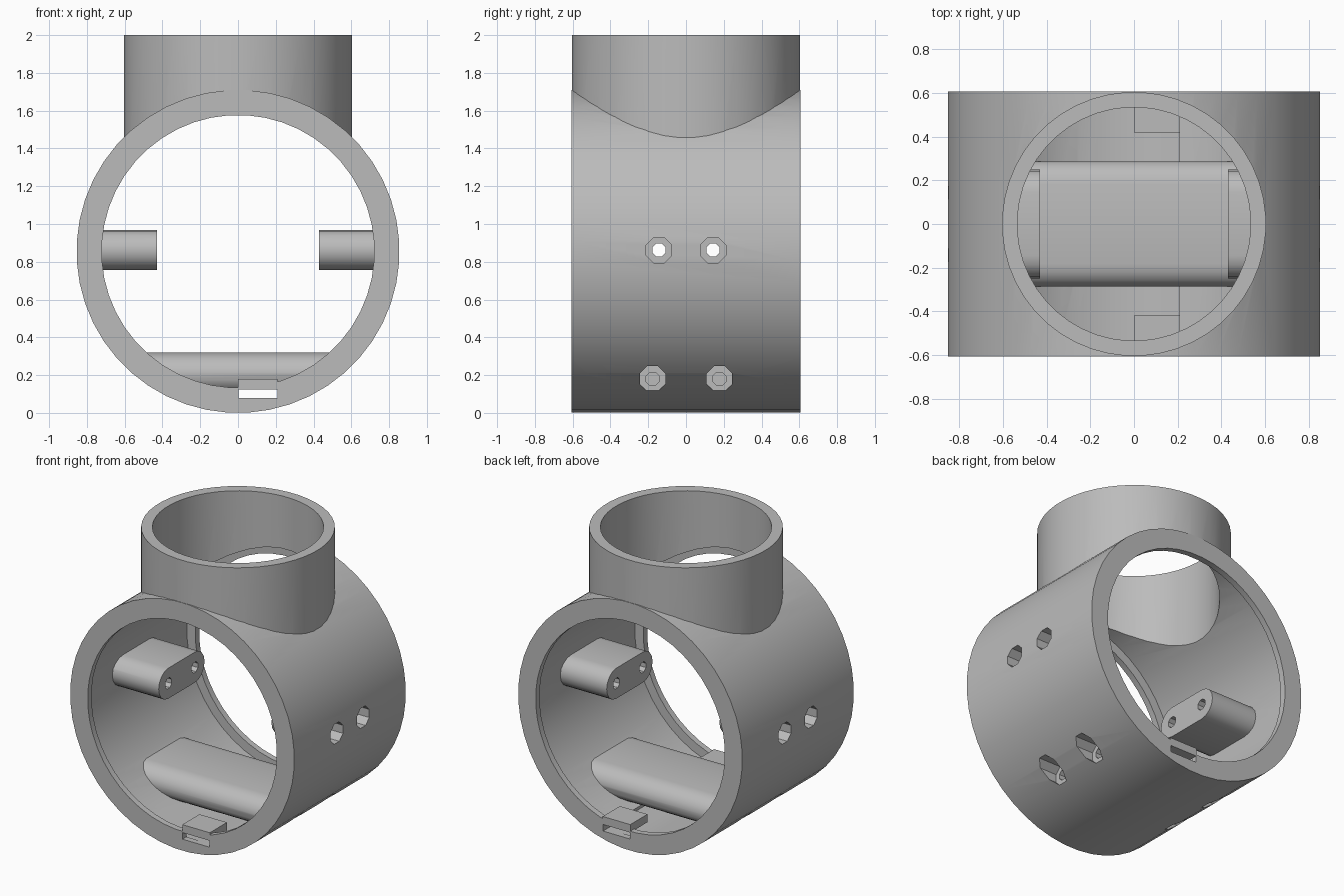
import bpy, bmesh, math
from mathutils import Matrix, Vector

old = bpy.data.objects.get("Cube")
if old:
    bpy.data.objects.remove(old)

grey = bpy.data.materials.new("plain_grey")
GREY = (0.5, 0.5, 0.5, 1)
grey.use_nodes = True
grey.diffuse_color = GREY
grey.node_tree.nodes["Principled BSDF"].inputs["Base Color"].default_value = GREY

CZ, HALF = 0.855, 0.607       # centre height and half length of the main pipe


def finish(name, bm):
    bmesh.ops.recalc_face_normals(bm, faces=bm.faces)
    mesh = bpy.data.meshes.new(name)
    bm.to_mesh(mesh)
    bm.free()
    mesh.materials.append(grey)
    ob = bpy.data.objects.new(name, mesh)
    bpy.context.scene.collection.objects.link(ob)
    return ob


def cylinder(name, r, axis, start, end, centre, sides=48):
    """Cylinder along axis; start and end are positions on that axis."""
    bm = bmesh.new()
    bmesh.ops.create_cone(bm, cap_ends=True, segments=sides, radius1=r, radius2=r,
                          depth=abs(end - start))
    turn = {"x": Matrix.Rotation(math.pi / 2, 4, "Y"),
            "y": Matrix.Rotation(math.pi / 2, 4, "X"), "z": Matrix()}[axis]
    pos = Vector(centre)
    pos["xyz".index(axis)] = (start + end) / 2
    spin = Matrix.Rotation(math.pi / sides, 4, "Z")
    bmesh.ops.transform(bm, matrix=Matrix.Translation(pos) @ turn @ spin, verts=bm.verts)
    return finish(name, bm)


def box(name, lo, hi):
    bm = bmesh.new()
    bmesh.ops.create_cube(bm, size=1)
    for v in bm.verts:
        v.co = [lo[i] if v.co[i] < 0 else hi[i] for i in range(3)]
    return finish(name, bm)


def rounded_bar(name, x0, x1, half_width, z, r=0.105, steps=8):
    """Bar along x whose section is flat above and below and round at the sides."""
    bm = bmesh.new()
    ring = []
    for side, first in ((1, -math.pi / 2), (-1, math.pi / 2)):
        for i in range(steps + 1):
            a = first + math.pi * i / steps
            y = side * (half_width - r) + r * math.cos(a)
            ring.append(bm.verts.new((x0, y, z + r * math.sin(a))))
    face = bm.faces.new(ring)
    out = bmesh.ops.extrude_face_region(bm, geom=[face])
    moved = [g for g in out["geom"] if isinstance(g, bmesh.types.BMVert)]
    bmesh.ops.translate(bm, vec=(x1 - x0, 0, 0), verts=moved)
    return finish(name, bm)


def combine(body, other, operation):
    """Apply one boolean and remove the helper."""
    mod = body.modifiers.new(operation, "BOOLEAN")
    mod.object, mod.operation, mod.solver = other, operation, "EXACT"
    deps = bpy.context.evaluated_depsgraph_get()
    deps.update()
    mesh = bpy.data.meshes.new_from_object(body.evaluated_get(deps))
    body.modifiers.clear()
    body.data = mesh
    bpy.data.objects.remove(other)


# Main pipe with the upright branch
body = cylinder("pipe_tee", CZ, "y", -HALF, HALF, (0, 0, CZ))
combine(body, cylinder("branch", 0.605, "z", 1.0, 2.0, (0, 0, 0)), "UNION")
# Bores, wider between the end lips
combine(body, cylinder("end_bore", 0.722, "y", -0.8, 0.8, (0, 0, CZ)), "DIFFERENCE")
combine(body, cylinder("middle_bore", 0.785, "y", -0.565, 0.565, (0, 0, CZ)), "DIFFERENCE")
combine(body, cylinder("branch_bore", 0.535, "z", CZ, 2.2, (0, 0, 0)), "DIFFERENCE")

# Side lugs and lower crossbar
for side in (-1, 1):
    lug = rounded_bar("side_lug", *sorted((side * 0.43, side * 0.81)), 0.25, 0.862)
    combine(body, lug, "UNION")
bar = rounded_bar("lower_bar", -0.75, 0.75, 0.287, 0.215)
combine(bar, cylinder("bar_trim", 0.82, "y", -0.5, 0.5, (0, 0, CZ)), "INTERSECT")
combine(body, bar, "UNION")

# Short cable covers at both ends, with a slot beneath them
for end in (-1, 1):
    y0, y1 = sorted((end * 0.42, end * HALF))
    combine(body, box("cable_cover", (0, y0, 0.125), (0.21, y1, 0.18)), "UNION")
combine(body, box("cable_slot", (0.002, -0.8, 0.08), (0.208, 0.8, 0.125)), "DIFFERENCE")

# Counterbored screw holes in the lugs and the crossbar
for side in (-1, 1):
    for end in (-1, 1):
        for y, z, seat, tip in ((0.143, 0.862, 0.66, 0.3), (0.177, 0.18, 0.43, 0.3)):
            at = (0, end * y, z)
            combine(body, cylinder("head_hole", 0.073, "x", side * seat, side, at, 8), "DIFFERENCE")
            combine(body, cylinder("screw_hole", 0.038, "x", side * tip, side * 0.9, at, 8), "DIFFERENCE")

# Smooth curved walls with crisp rims
for poly in body.data.polygons:
    poly.use_smooth = True
body.data.set_sharp_from_angle(angle=math.radians(25))
